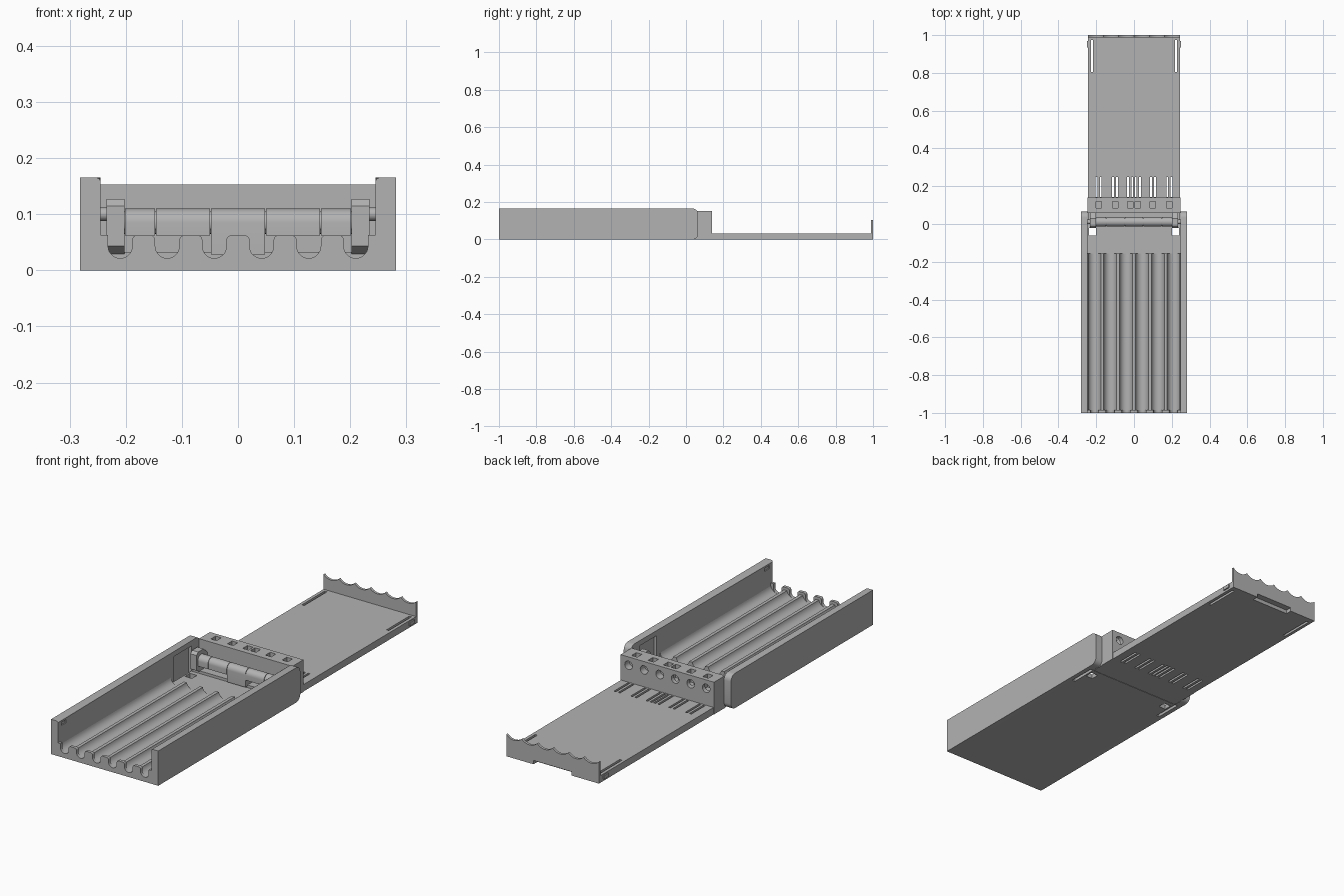
import bpy, bmesh, math

if "Cube" in bpy.data.objects:
    bpy.data.objects.remove(bpy.data.objects["Cube"])

mat = bpy.data.materials.new("plain grey")
mat.diffuse_color = (0.45, 0.45, 0.45, 1)
mat.use_nodes = True
mat.node_tree.nodes["Principled BSDF"].inputs["Base Color"].default_value = mat.diffuse_color

PITCH = 0.084
CENTRES = [(i - 2.5) * PITCH for i in range(6)]
SLOTS = [-0.187, -0.1, -0.02, 0.02, 0.1, 0.187]
HALF = 0.245          # inner half width of the tray
FLOOR = 0.0215        # tray floor height


def finish(name, bm, smooth=True):
    bmesh.ops.recalc_face_normals(bm, faces=bm.faces)
    me = bpy.data.meshes.new(name)
    bm.to_mesh(me)
    bm.free()
    me.materials.append(mat)
    ob = bpy.data.objects.new(name, me)
    bpy.context.collection.objects.link(ob)
    if smooth:
        bpy.ops.object.select_all(action='DESELECT')
        ob.select_set(True)
        bpy.context.view_layer.objects.active = ob
        bpy.ops.object.shade_smooth_by_angle(angle=math.radians(35))
    return ob


def add_prism(bm, pts, axis, a, b):
    """Extrude a 2D outline along x (pts are y,z) or along y (pts are x,z)."""
    def v(p, t):
        return (t, p[0], p[1]) if axis == 'x' else (p[0], t, p[1])
    lo = [bm.verts.new(v(p, a)) for p in pts]
    hi = [bm.verts.new(v(p, b)) for p in pts]
    n = len(pts)
    bm.faces.new(lo)
    bm.faces.new(hi[::-1])
    for i in range(n):
        bm.faces.new((lo[i], lo[(i + 1) % n], hi[(i + 1) % n], hi[i]))


def prism(name, pts, axis, a, b):
    bm = bmesh.new()
    add_prism(bm, pts, axis, a, b)
    return finish(name, bm)


def add_box(bm, x0, x1, y0, y1, z0, z1):
    add_prism(bm, [(x0, z0), (x1, z0), (x1, z1), (x0, z1)], 'y', y0, y1)


def boxes(name, items):
    bm = bmesh.new()
    for it in items:
        add_box(bm, *it)
    return finish(name, bm, False)


def arc(cx, cz, r, a0, a1, n=10):
    return [(cx + r * math.cos(math.radians(a0 + (a1 - a0) * i / n)),
             cz + r * math.sin(math.radians(a0 + (a1 - a0) * i / n))) for i in range(n + 1)]


def cut(ob, cutter):
    m = ob.modifiers.new("cut", 'BOOLEAN')
    m.operation = 'DIFFERENCE'
    m.solver = 'EXACT'
    m.object = cutter
    bpy.ops.object.select_all(action='DESELECT')
    bpy.context.view_layer.objects.active = ob
    ob.select_set(True)
    bpy.ops.object.modifier_apply(modifier=m.name)
    bpy.data.objects.remove(cutter)


# tray side walls, rounded at the hinge end and eased on the inner top edge
for s, side in ((-1, "left"), (1, "right")):
    pts = [(-1, 0)] + arc(0.035, 0.03, 0.03, -90, 0, 6) + arc(0.035, 0.135, 0.03, 0, 90, 6) + [(-1, 0.165)]
    bm = bmesh.new()
    add_prism(bm, pts, 'x', s * HALF, s * 0.2815)
    edges = [e for e in bm.edges if all(abs(abs(v.co.x) - HALF) < 1e-4 and v.co.z > 0.164 for v in e.verts)]
    bmesh.ops.bevel(bm, geom=edges, offset=0.007, segments=3, profile=0.5, affect='EDGES')
    wall = finish(side + "_tray_wall", bm)
    a, b = sorted((s * 0.24, s * 0.26))
    cut(wall, boxes("groove", [(a, b, -0.13, 0.0, -0.01, 0.14)]))
    c, d = sorted((s * 0.24, s * 0.25))
    cut(wall, boxes("latch_notch", [(c, d, -0.975, -0.94, 0.135, 0.15)]))

# channelled tray floor
pts = [(-HALF, 0), (HALF, 0)]
for c in reversed(CENTRES):
    pts += arc(c, 0.0565, 0.035, -12, -168, 16)
prism("channel_floor", pts, 'y', -0.985, -0.155)

# plain floor near the hinge
rear = boxes("rear_tray_floor", [(-HALF, HALF, -0.155, 0.0, 0, FLOOR)])
cut(rear, boxes("floor_holes", [(-0.237, -0.2, -0.06, -0.022, -0.02, 0.05),
                                (0.2, 0.237, -0.06, -0.022, -0.02, 0.05)]))

# front lip with narrow U slots
R = 0.0215
pts = [(-HALF, 0), (HALF, 0), (HALF, 0.0625)]
for c in reversed(CENTRES):
    right, left = c + R, c - R
    outer_r, outer_l = c == CENTRES[-1], c == CENTRES[0]
    pts += [(right, 0.0625)] if outer_r else arc(right + 0.009, 0.0535, 0.009, 90, 180, 5)
    pts += arc(c, FLOOR + R, R, 0, -180, 14)
    pts += [(left, 0.0625)] if outer_l else arc(left - 0.009, 0.0535, 0.009, 0, 90, 5)
pts.append((-HALF, 0.0625))
prism("front_lip", pts, 'y', -1.0, -0.985)

# lid plate with slots
lid = boxes("lid_plate", [(-0.243, 0.243, 0.002, 0.988, 0, 0.033)])
slots = [(x + o - 0.005, x + o + 0.005, 0.142, 0.25, -0.02, 0.06) for x in SLOTS for o in (-0.011, 0.011)]
slots += [(s * 0.222 - 0.006, s * 0.222 + 0.006, 0.805, 0.975, -0.02, 0.06) for s in (-1, 1)]
cut(lid, boxes("slot_cutter", slots))
cut(lid, boxes("finger_notch", [(-0.1, 0.1, 0.97, 1.1, -0.02, 0.018)]))

# scalloped end wall of the lid
r = 0.055
drop = math.degrees(math.asin(0.0405 / r))
pts = [(-0.243, 0), (-0.1, 0), (-0.1, 0.018), (0.1, 0.018), (0.1, 0), (0.243, 0)]
for c in reversed(CENTRES):
    pts += arc(c * 0.965, 0.141, r, -90 + drop, -90 - drop, 10)
prism("lid_end_wall", pts, 'y', 0.988, 1.0)

# lid side catches
boxes("lid_catches", [(min(s * 0.24, s * 0.249), max(s * 0.24, s * 0.249), 0.935, 0.97, 0.01, 0.027)
                      for s in (-1, 1)])

# cross block with top windows and round holes at the back
block = boxes("cross_block", [(-HALF, HALF, 0.058, 0.14, 0.0, 0.153)])
cut(block, boxes("window_cutter", [(x - 0.015, x + 0.015, 0.085, 0.12, 0.09, 0.2) for x in SLOTS]))
bm = bmesh.new()
for c in CENTRES:
    add_prism(bm, arc(c * 0.97, 0.113, 0.02, 0, 345, 23), 'y', 0.105, 0.2)
cut(block, finish("round_cutter", bm, False))
bpy.context.view_layer.objects.active = block
block.select_set(True)
bpy.ops.object.shade_smooth_by_angle(angle=math.radians(35))

# hinge knuckles: five rounded segments, the middle one reaching lower
cuts = [-0.202, -0.147, -0.049, 0.049, 0.147, 0.202]
for i in range(5):
    low = 0.028 if i == 2 else 0.062
    pts = [(-0.014, low)] + arc(0.011, 0.085, 0.025, 180, 0, 14) + [(0.036, low)]
    prism(f"hinge_knuckle_{i + 1}", pts, 'x', cuts[i] + 0.001, cuts[i + 1] - 0.001)
prism("hinge_rod", arc(0.011, 0.085, 0.02, 0, 345, 23), 'x', -0.21, 0.21)

# hinge end brackets and pivot pins
for s, side in ((-1, "left"), (1, "right")):
    pts = [(-0.022, 0.043), (-0.022, 0.115), (-0.01, 0.127), (0.03, 0.127),
           (0.06, 0.1), (0.06, FLOOR), (0.015, FLOOR)]
    prism(side + "_hinge_bracket", pts, 'x', s * 0.202, s * 0.234)
    prism(side + "_pivot_pin", arc(0.011, 0.1, 0.012, 0, 330, 11), 'x', s * 0.23, s * 0.246)
